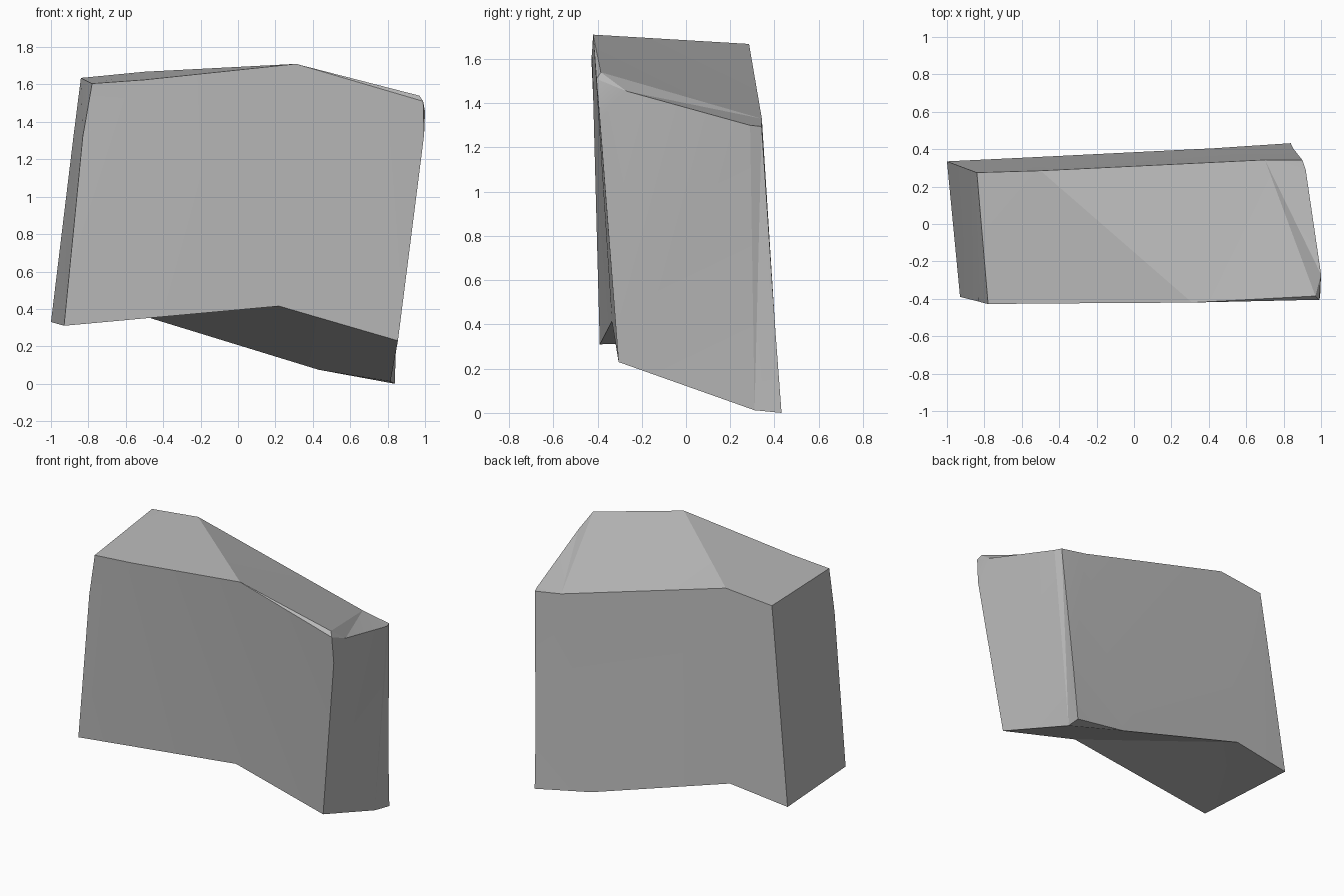
import bpy
import bmesh
import math

cube = bpy.data.objects.get("Cube")
if cube:
    bpy.data.objects.remove(cube, do_unlink=True)

# Single stone material
stone = bpy.data.materials.new("grey stone")
stone.use_nodes = True
grey = (0.5, 0.5, 0.5, 1)
stone.diffuse_color = grey
stone.node_tree.nodes["Principled BSDF"].inputs["Base Color"].default_value = grey

bm = bmesh.new()


def outline(points):
    return [bm.verts.new(p) for p in points]


# Front outline: left foot, clockwise over the peak, down and under
front = outline([
    (-0.93, -0.39, 0.31), (-0.83, -0.415, 1.32), (-0.78, -0.428, 1.605),
    (-0.5, -0.425, 1.625), (0.31, -0.42, 1.71), (0.97, -0.385, 1.54),
    (0.99, -0.405, 1.51), (0.995, -0.39, 1.33), (0.855, -0.305, 0.23),
    (0.22, -0.335, 0.415)])
foot, side, shoulder, rise, peak, corner, chip, chip_low, heel, arch = front

# Back outline in the same order
back = outline([
    (-1.0, 0.335, 0.33), (-0.88, 0.29, 1.32), (-0.84, 0.275, 1.635),
    (-0.5, 0.285, 1.668), (0.7, 0.343, 1.33), (0.9, 0.342, 1.295),
    (0.85, 0.405, 0.36), (0.43, 0.405, 0.075), (-0.58, 0.355, 0.385)])
b_foot, b_side, b_shoulder, b_peak, b_slope, b_corner, b_fold, b_toe, b_arch = back

# Extra points on the end: bevelled edge, notch and broken lower tip
edge, b_edge, notch, base, tip = outline([
    (1.0, -0.27, 1.455), (0.918, 0.29, 1.3), (0.84, 0.385, 0.31),
    (0.815, 0.31, 0.012), (0.838, 0.432, 0.0)])

panels = [
    front, back[::-1],
    # left end
    [foot, b_foot, b_side, side], [side, b_side, b_shoulder, shoulder],
    # top, split by a diagonal ridge
    [shoulder, b_shoulder, b_peak, rise], [rise, b_peak, peak],
    [peak, b_peak, b_slope], [peak, b_slope, corner],
    [corner, b_slope, b_edge, edge], [b_slope, b_corner, b_edge],
    # chipped upper corner
    [corner, edge, chip], [chip, edge, chip_low],
    # right end
    [chip_low, edge, b_edge, b_corner, b_fold, notch, base, heel],
    # broken lower tip
    [b_fold, tip, notch], [notch, tip, base], [b_fold, b_toe, tip],
    # underside, split by a diagonal valley
    [foot, arch, b_arch, b_foot], [arch, heel, b_toe, b_arch],
    [heel, base, b_toe], [base, tip, b_toe]]
for panel in panels:
    bm.faces.new(panel)
bmesh.ops.triangulate(bm, faces=bm.faces[:])
bmesh.ops.recalc_face_normals(bm, faces=bm.faces[:])

mesh = bpy.data.meshes.new("stone_block")
bm.to_mesh(mesh)
bm.free()
mesh.materials.append(stone)
block = bpy.data.objects.new("stone_block", mesh)
bpy.context.scene.collection.objects.link(block)

# Soft shading within panels, crisp edges between them
bpy.ops.object.select_all(action="DESELECT")
block.select_set(True)
bpy.context.view_layer.objects.active = block
bpy.ops.object.shade_smooth_by_angle(angle=math.radians(15))
